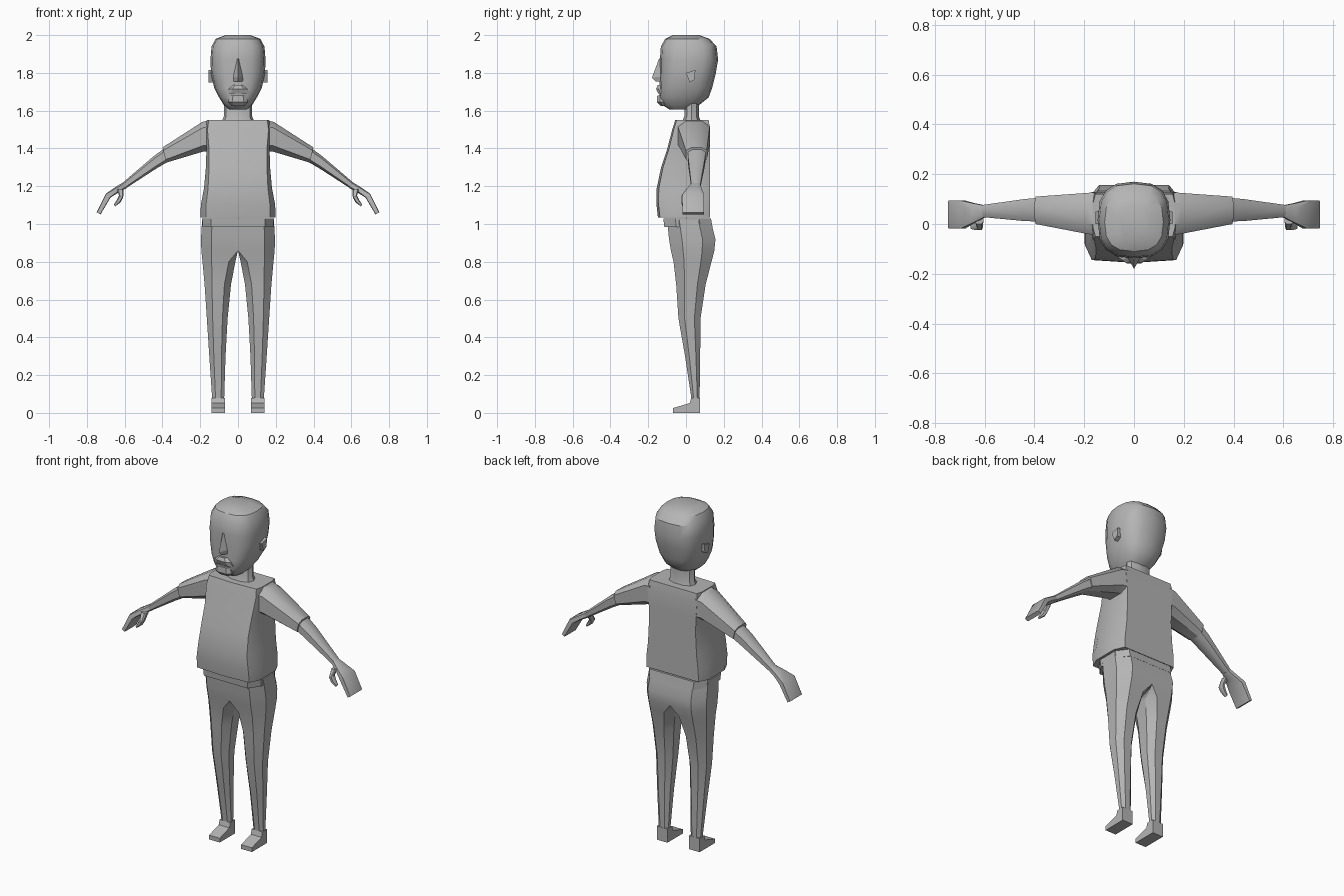
import bpy, bmesh, math

grey = bpy.data.materials.new("plain grey")
grey.diffuse_color = (0.46, 0.46, 0.46, 1)


def loft(name, rings, mirror=False, angle=32, open_centre=False):
    """Skin a list of equal-length point rings and cap both ends."""
    bm = bmesh.new()
    vs = [[bm.verts.new(p) for p in r] for r in rings]
    n = len(rings[0])
    for a, b in zip(vs, vs[1:]):
        for i in range(n):
            j = (i + 1) % n
            bm.faces.new((a[i], a[j], b[j], b[i]))
    bm.faces.new(vs[0])
    bm.faces.new(vs[-1])
    bmesh.ops.remove_doubles(bm, verts=bm.verts, dist=0.0005)
    if open_centre:
        inner = [f for f in bm.faces if all(abs(v.co.x) < 0.001 for v in f.verts)]
        bmesh.ops.delete(bm, geom=inner, context='FACES')
    bmesh.ops.recalc_face_normals(bm, faces=bm.faces)
    me = bpy.data.meshes.new(name)
    bm.to_mesh(me)
    bm.free()
    me.materials.append(grey)
    ob = bpy.data.objects.new(name, me)
    bpy.context.collection.objects.link(ob)
    bpy.ops.object.select_all(action='DESELECT')
    ob.select_set(True)
    bpy.context.view_layer.objects.active = ob
    bpy.ops.object.shade_smooth_by_angle(angle=math.radians(angle))
    if mirror:
        m = ob.modifiers.new("mirror", 'MIRROR')
        m.use_clip = True
    return ob


def section(a, b, y0, y1, ca=0.2, cb=0.2, cy=0.25, bulge=0.0):
    """Chamfered box section from xz point a to xz point b, y0 front, y1 back."""
    uv = [(ca, 0), (0.5, -bulge), (1 - cb, 0), (1, cy if cb else 0),
          (1, 1 - cy if cb else 1), (1 - cb, 1), (0.5, 1), (ca, 1),
          (0, 1 - cy if ca else 1), (0, cy if ca else 0)]
    return [(a[0] + (b[0] - a[0]) * u, y0 + (y1 - y0) * v,
             a[1] + (b[1] - a[1]) * u) for u, v in uv]


def oval(z, hx, y0, y1, n=16, power=2.7):
    """Squarish oval at height z."""
    pts = []
    for i in range(n):
        t = 2 * math.pi * i / n
        c, s = math.cos(t), math.sin(t)
        e = 2 / power
        pts.append((hx * math.copysign(abs(c) ** e, c),
                    (y0 + y1) / 2 + (y1 - y0) / 2 * math.copysign(abs(s) ** e, s), z))
    return pts


def level(z, x0, x1, y0, y1, **k):
    return section((x0, z), (x1, z), y0, y1, **k)


# Head and neck
loft("head", [oval(*r) for r in (
    (1.605, 0.045, -0.085, 0.03), (1.63, 0.075, -0.125, 0.07),
    (1.67, 0.10, -0.142, 0.12), (1.72, 0.126, -0.14, 0.138),
    (1.80, 0.143, -0.138, 0.158), (1.87, 0.146, -0.138, 0.17),
    (1.94, 0.14, -0.133, 0.162), (1.98, 0.118, -0.11, 0.125),
    (2.0, 0.065, -0.07, 0.07))])
loft("neck", [oval(1.53, 0.09, -0.03, 0.085, 10, 2.4),
              oval(1.57, 0.075, -0.01, 0.07, 10, 2.4),
              oval(1.64, 0.075, -0.01, 0.07, 10, 2.4)])

# Face details
loft("nose", [[(-0.03, -0.13, 1.755), (0.03, -0.13, 1.755), (0, -0.16, 1.755)],
              [(-0.028, -0.13, 1.78), (0.028, -0.13, 1.78), (0, -0.18, 1.775)],
              [(-0.008, -0.13, 1.875), (0.008, -0.13, 1.875), (0, -0.143, 1.875)]], angle=10)
loft("moustache", [level(1.69, -0.062, 0.062, -0.147, -0.10),
                   level(1.715, -0.05, 0.05, -0.158, -0.10),
                   level(1.735, -0.025, 0.025, -0.15, -0.10)], angle=10)
loft("chin_beard", [level(1.625, -0.035, 0.035, -0.135, -0.08),
                    level(1.645, -0.052, 0.052, -0.154, -0.09),
                    level(1.68, -0.045, 0.045, -0.152, -0.09)], angle=10)
loft("ear", [[(x, y, z) for y, z in ((0.0, 1.80), (0.05, 1.815), (0.045, 1.765), (0.02, 1.75))]
             for x in (0.13, 0.155)], mirror=True, angle=10)

# Shirt body with a rounded belly
loft("shirt_body", [level(z, -h, h, y0, y1, ca=c, cb=c, cy=0.22, bulge=0.04)
                    for z, h, y0, y1, c in (
    (1.035, 0.198, -0.138, 0.128, 0.07), (1.10, 0.197, -0.145, 0.128, 0.07),
    (1.19, 0.18, -0.144, 0.128, 0.06), (1.30, 0.17, -0.122, 0.128, 0.05),
    (1.40, 0.167, -0.09, 0.128, 0.04), (1.50, 0.172, -0.065, 0.128, 0.03),
    (1.55, 0.165, -0.05, 0.12, 0.03))])

# Sleeves, forearms and hands
loft("sleeve", [section((0.14, 1.385), (0.15, 1.55), -0.045, 0.128),
                section((0.18, 1.385), (0.19, 1.54), -0.04, 0.125),
                section((0.38, 1.325), (0.40, 1.405), 0.0, 0.11)], mirror=True)
loft("forearm", [section((0.37, 1.33), (0.39, 1.40), 0.01, 0.105),
                 section((0.43, 1.295), (0.445, 1.36), 0.012, 0.10),
                 section((0.60, 1.185), (0.615, 1.215), 0.028, 0.076)], mirror=True)
loft("hand", [section((0.59, 1.19), (0.60, 1.225), 0.03, 0.074),
              section((0.635, 1.165), (0.65, 1.195), 0.005, 0.083),
              section((0.675, 1.14), (0.70, 1.16), -0.018, 0.094, ca=0.1, cb=0.1, cy=0.08),
              section((0.728, 1.05), (0.748, 1.062), -0.018, 0.094, ca=0.1, cb=0.1, cy=0.08)],
     mirror=True)
loft("thumb", [section((0.605, 1.18), (0.64, 1.185), 0.0, 0.04),
               section((0.608, 1.14), (0.63, 1.15), -0.025, 0.01),
               section((0.622, 1.115), (0.64, 1.13), -0.025, 0.005),
               section((0.65, 1.093), (0.657, 1.103), -0.02, 0.0)], mirror=True)

# Belt and trousers
loft("belt", [level(0.985, -0.188, 0.188, -0.115, 0.14, ca=0.12, cb=0.12),
              level(1.03, -0.19, 0.19, -0.12, 0.132, ca=0.12, cb=0.12)])
loft("trouser_leg", [level(z, x0, x1, y0, y1, ca=c, cb=0.28, cy=0.28)
                     for z, x0, x1, y0, y1, c in (
    (1.02, 0, 0.19, -0.10, 0.13, 0), (0.92, 0, 0.196, -0.09, 0.156, 0),
    (0.86, 0, 0.194, -0.08, 0.15, 0), (0.80, 0.014, 0.188, -0.066, 0.135, 0.2),
    (0.68, 0.037, 0.177, -0.052, 0.104, 0.25), (0.50, 0.055, 0.165, -0.04, 0.077, 0.25),
    (0.30, 0.066, 0.152, -0.005, 0.075, 0.25), (0.08, 0.073, 0.137, 0.028, 0.072, 0.25),
    (0.04, 0.073, 0.137, 0.03, 0.072, 0.25))], mirror=True, open_centre=True)

# Shoes
loft("shoe", [[(x, y, z) for y, z in ((-0.07, 0), (0.073, 0), (0.073, 0.08),
                                      (0.028, 0.08), (0.02, 0.052), (-0.07, 0.025))]
              for x in (0.07, 0.14)], mirror=True, angle=10)
